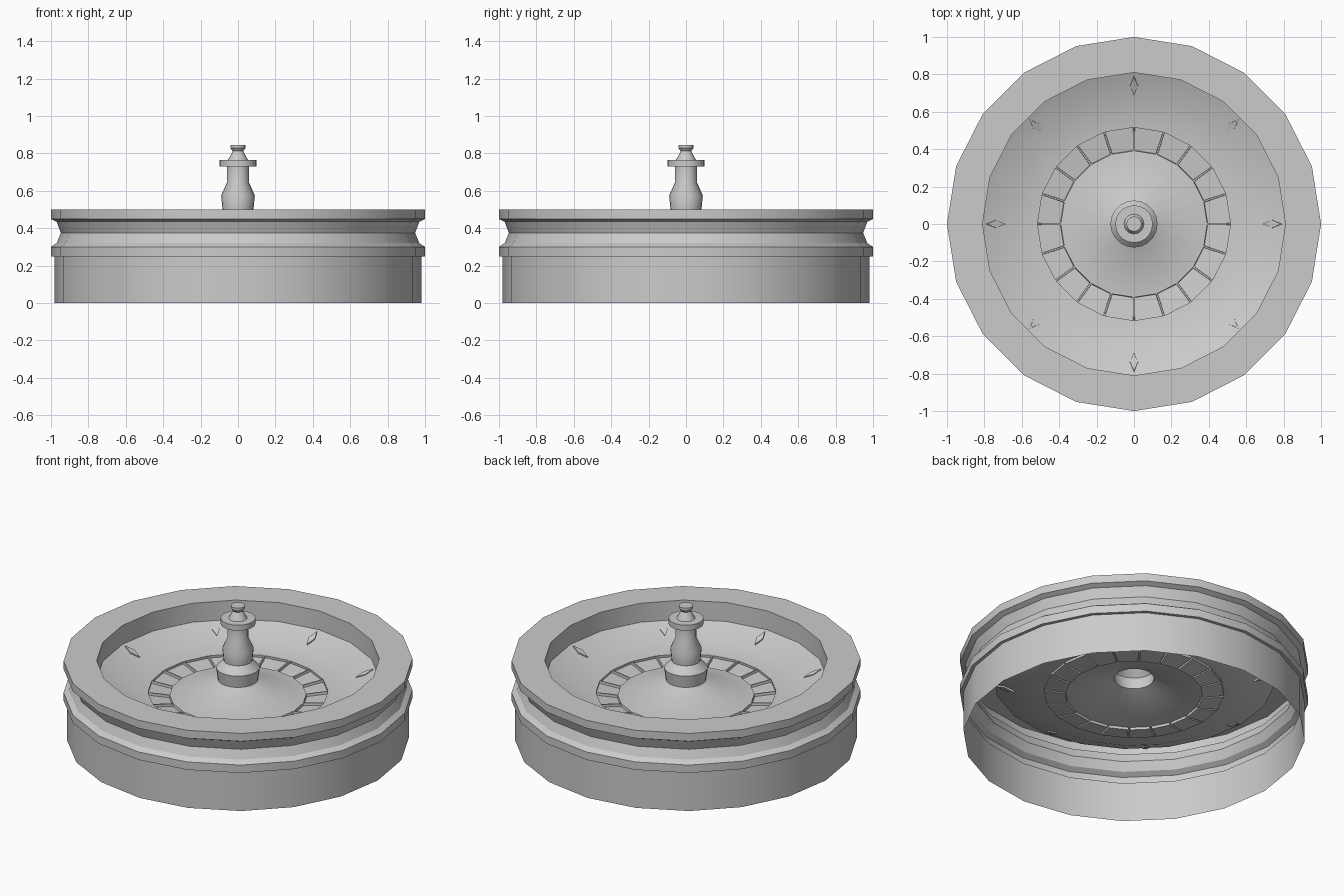
import bpy, bmesh, math
from mathutils import Matrix, Vector

if "Cube" in bpy.data.objects:
    bpy.data.objects.remove(bpy.data.objects["Cube"])

SIDES = 20


def finish(bm, name, angle=None):
    me = bpy.data.meshes.new(name)
    bm.to_mesh(me)
    bm.free()
    ob = bpy.data.objects.new(name, me)
    bpy.context.collection.objects.link(ob)
    if angle:
        bpy.ops.object.select_all(action='DESELECT')
        bpy.context.view_layer.objects.active = ob
        ob.select_set(True)
        bpy.ops.object.shade_smooth_by_angle(angle=math.radians(angle))
    return ob


def lathe(profile, sides=SIDES, cap=False):
    """Revolve (radius, height) points, listed from outside in, around z."""
    bm = bmesh.new()
    rings = []
    for r, z in profile:
        rings.append([bm.verts.new((r * math.cos(2 * math.pi * i / sides),
                                    r * math.sin(2 * math.pi * i / sides), z))
                      for i in range(sides)])
    for a, b in zip(rings, rings[1:]):
        for i in range(sides):
            j = (i + 1) % sides
            bm.faces.new((a[i], a[j], b[j], b[i]))
    if cap:
        bm.faces.new(rings[-1])
    bm.normal_update()
    return bm


# Bowl: open-bottomed shell with grooved outside, sunken track and raised cone
bowl = lathe([(0.98, 0), (0.98, 0.25), (1, 0.25), (1, 0.30), (0.97, 0.32),
              (0.947, 0.375), (0.97, 0.435), (1, 0.45), (1, 0.50),
              (0.81, 0.50), (0.81, 0.38), (0.66, 0.315), (0.52, 0.298),
              (0.387, 0.28), (0.115, 0.378)])

# Pockets: inset each face of the number ring and sink it
pockets = [f for f in bowl.faces
           if 0.4 < f.calc_center_median().xy.length < 0.5]
bmesh.ops.inset_individual(bowl, faces=pockets, thickness=0.006, depth=0)
bmesh.ops.inset_individual(bowl, faces=pockets, thickness=0.001, depth=-0.015)
finish(bowl, "wheel_bowl", 30)

# Spindle: hollow turned handle in the centre
spindle = lathe([(0.115, 0.378), (0.126, 0.455), (0.083, 0.50), (0.09, 0.575),
                 (0.059, 0.645), (0.059, 0.73), (0.10, 0.73), (0.10, 0.765),
                 (0.053, 0.765), (0.028, 0.812), (0.04, 0.828),
                 (0.04, 0.845)], cap=True)
finish(spindle, "spindle", 30)

# Deflectors: eight thin diamonds lying on the sloped track
slope = math.atan2(0.065, 0.15)
for k in range(8):
    bm = bmesh.new()
    outline = [(0.055, 0), (0, 0.021), (-0.055, 0), (0, -0.021)]
    base = bm.faces.new([bm.verts.new((x, y, -0.006)) for x, y in outline])
    top = bmesh.ops.extrude_face_region(bm, geom=[base])["geom"]
    bmesh.ops.translate(bm, vec=Vector((0, 0, 0.014)),
                        verts=[v for v in top if isinstance(v, bmesh.types.BMVert)])
    bmesh.ops.recalc_face_normals(bm, faces=bm.faces)
    bm.transform(Matrix.Rotation(k * math.pi / 4, 4, 'Z')
                 @ Matrix.Translation((0.74, 0, 0.350))
                 @ Matrix.Rotation(-slope, 4, 'Y'))
    finish(bm, f"deflector_{k + 1}")
